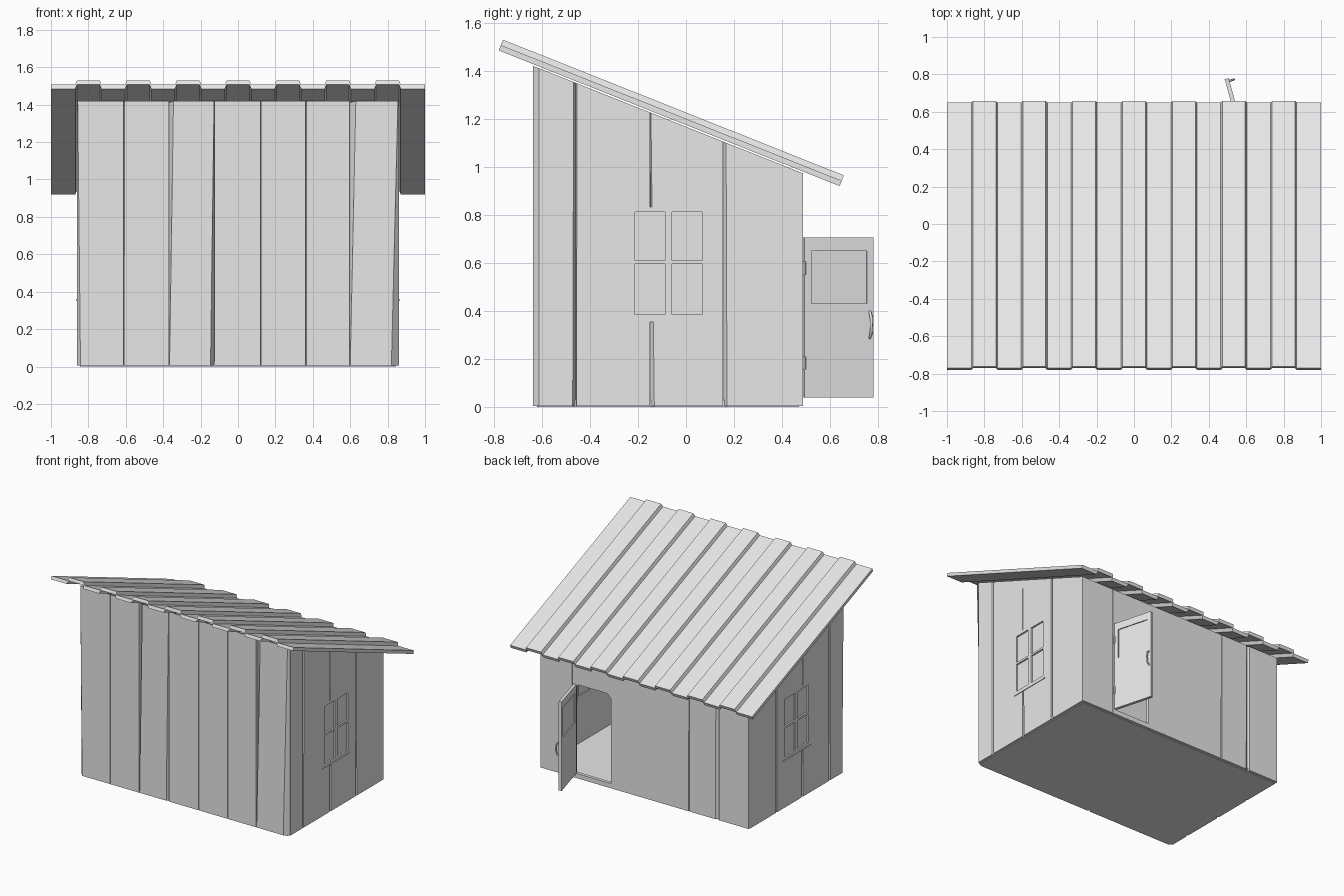
import bpy, bmesh, math
from mathutils import Matrix, Vector

if "Cube" in bpy.data.objects:
    bpy.data.objects.remove(bpy.data.objects["Cube"], do_unlink=True)

grey = bpy.data.materials.new("light_grey")
grey.use_nodes = True
COLOUR = (0.8, 0.8, 0.8, 1)
grey.diffuse_color = COLOUR
grey.node_tree.nodes["Principled BSDF"].inputs["Base Color"].default_value = COLOUR


def finish(name, bm):
    bmesh.ops.recalc_face_normals(bm, faces=bm.faces)
    mesh = bpy.data.meshes.new(name)
    bm.to_mesh(mesh)
    bm.free()
    mesh.materials.append(grey)
    ob = bpy.data.objects.new(name, mesh)
    bpy.context.collection.objects.link(ob)
    return ob


def box(name, x, y, z, matrix=None):
    bm = bmesh.new()
    for v in bmesh.ops.create_cube(bm, size=1)["verts"]:
        v.co = [r[0] if c < 0 else r[1] for c, r in zip(v.co, (x, y, z))]
    ob = finish(name, bm)
    if matrix:
        ob.matrix_world = matrix
    return ob


def prism(name, points, direction):
    bm = bmesh.new()
    face = bm.faces.new([bm.verts.new(p) for p in points])
    ext = bmesh.ops.extrude_face_region(bm, geom=[face])["geom"]
    moved = [g for g in ext if isinstance(g, bmesh.types.BMVert)]
    bmesh.ops.translate(bm, verts=moved, vec=direction)
    return finish(name, bm)


def cut(ob, cutter):
    cutter.hide_render = True
    cutter.hide_set(True)
    mod = ob.modifiers.new("opening", "BOOLEAN")
    mod.object = cutter
    mod.operation = "DIFFERENCE"
    mod.solver = "EXACT"


# Wall planks: upright boards with uneven bevelled edges, cut along the roof line
THICK, SLOPE = 0.024, 0.398


def plank(name, place, u0, u1, lb=0.0, lt=0.0, rb=0.0, rt=0.0):
    bm = bmesh.new()
    for v in bmesh.ops.create_cube(bm, size=1)["verts"]:
        left, outer, top = v.co.x < 0, v.co.y > 0, v.co.z > 0
        u = u0 if left else u1
        if outer:
            u += (lt if top else lb) if left else -(rt if top else rb)
        x, y = place(u, THICK if outer else 0)
        v.co = (x, y, 1.167 - SLOPE * y if top else 0.005)
    return finish(name, bm)


FRONT = [(-.862, -.613, .02, .005), (-.613, -.37, .004, .006),
         (-.37, -.125, .004, .025, .022, .003), (-.125, .12),
         (.12, .36, .003, .003), (.36, .595, .005, .005),
         (.595, .86, .005, .035, .04, .005)]
BACK = [(-.862, -.613, .004, .004), (-.613, -.37, .03, .025), (-.37, -.125, .01, .004),
        (-.125, .12), (.12, .36), (.36, .595), (.595, .862, .004, .004)]
SIDE = [(-.613, -.46, 0, 0, .012, .008), (-.46, -.15, .004, .006),
        (-.15, .155, .018, .004), (.155, .463, .016, .012)]

for i, p in enumerate(FRONT):
    plank(f"front_plank_{i + 1}", lambda u, d: (u, -.613 - d), *p)

# Doorway with clipped upper corners
X0, X1, Z0, Z1, C = .28, .575, .04, .705, .03
doorway = prism("doorway_cutter",
                [(x, .4, z) for x, z in ((X0, Z0), (X1, Z0), (X1, Z1 - C), (X1 - C, Z1),
                                         (X0 + C, Z1), (X0, Z1 - C))], (0, .2, 0))
for i, p in enumerate(BACK):
    ob = plank(f"back_plank_{i + 1}", lambda u, d: (u, .463 + d), *p)
    if p[1] > X0 and p[0] < X1:
        cut(ob, doorway)

# Side walls, each with a four pane window
WY, WZ = (-.235, .087), (.36, .833)
for s, side in ((1, "left"), (-1, "right")):
    def span(a, b):
        return sorted((s * a, s * b))
    hole = box(f"{side}_window_cutter", span(.8, .9), WY, WZ)
    for i, p in enumerate(SIDE):
        ob = plank(f"{side}_plank_{i + 1}", lambda u, d: (s * (.838 + d), u), *p)
        if p[1] > WY[0] and p[0] < WY[1]:
            cut(ob, hole)
    for i, y in enumerate(((WY[0], -.213), (-.088, -.058), (.068, WY[1]))):
        box(f"{side}_window_stile_{i + 1}", span(.836, .862), y, WZ)
    for i, z in enumerate(((WZ[0], .385), (.595, .61), (.813, WZ[1]))):
        for j, y in enumerate(((-.213, -.088), (-.058, .068))):
            box(f"{side}_window_rail_{i + 1}_{j + 1}", span(.836, .862), y, z)
    box(f"{side}_window_glass", span(.845, .85), (-.22, .075), (.37, .82))
    box(f"{side}_window_sill", span(.85, .867), WY, (.354, .361))

# Floor slab
box("floor", (-.845, .845), (-.62, .47), (0, .03))

# Ribbed sheet roof: one profile swept down the slope
STEP, SHEET = .2667, .024
upper = [(-1, SHEET)]
for k in range(-3, 4):
    c = k * STEP
    upper += [(c - .07, SHEET), (c - .061, 2 * SHEET), (c + .061, 2 * SHEET), (c + .07, SHEET)]
upper.append((1, SHEET))
profile = upper + [(x, h - SHEET) for x, h in reversed(upper)]
roof = prism("roof", [(x, 0, h) for x, h in profile], (0, 1.528, 0))
roof.matrix_world = (Matrix.Translation((0, -.78, 1.485))
                     @ Matrix.Rotation(-math.atan(SLOPE), 4, "X"))

# Open door, turned about its hinge; its outer face is local -y
hinge = Matrix.Translation((.575, .49, 0)) @ Matrix.Rotation(math.radians(105.5), 4, "Z")
W, T = .298, (-.011, .011)
for name, x, z in (("lower", (0, W), (Z0, .43)), ("top", (0, W), (.65, Z1)),
                   ("hinge_side", (0, .03), (.43, .65)), ("free_side", (W - .027, W), (.43, .65))):
    box(f"door_{name}_board", x, T, z, hinge)
box("door_panel", (.025, W - .022), (-.004, .004), (.425, .655), hinge)

# Bowed door handle
curve = bpy.data.curves.new("door_handle", "CURVE")
curve.dimensions = "3D"
curve.bevel_depth = .006
curve.bevel_resolution = 1
curve.use_fill_caps = True
path = [(-.008, .288), (-.03, .305), (-.036, .343), (-.03, .381), (-.008, .398)]
spline = curve.splines.new("POLY")
spline.points.add(len(path) - 1)
for point, (y, z) in zip(spline.points, path):
    point.co = (.283, y, z, 1)
curve.materials.append(grey)
handle = bpy.data.objects.new("door_handle", curve)
bpy.context.collection.objects.link(handle)
handle.matrix_world = hinge

# Door hinges
for i, z in enumerate((.155, .55)):
    bm = bmesh.new()
    bmesh.ops.create_cone(bm, cap_ends=True, segments=8, radius1=.008, radius2=.008, depth=.055,
                          matrix=Matrix.Translation((.581, .492, z + .028)))
    finish(f"door_hinge_{i + 1}", bm)
